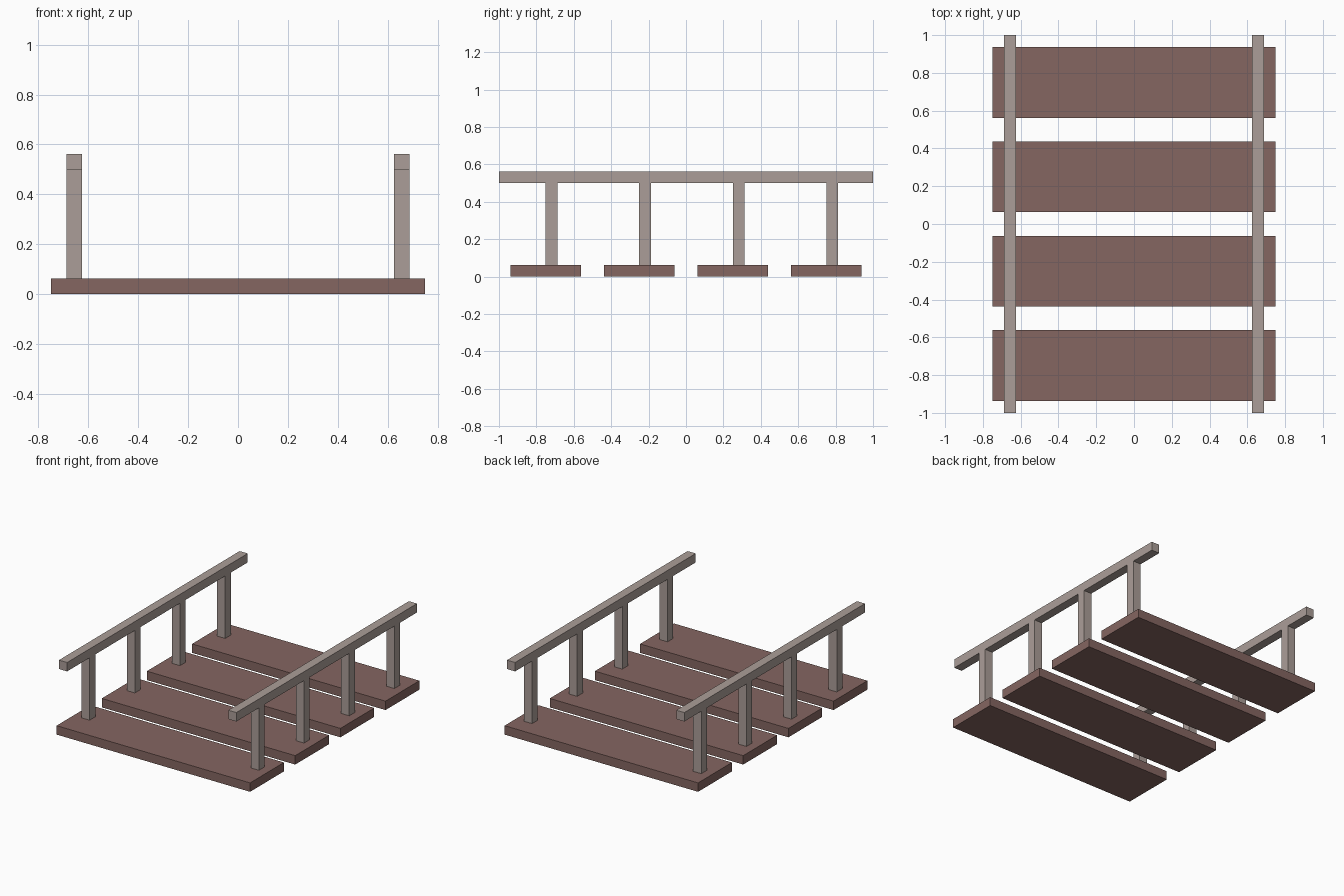
import bpy

cube = bpy.data.objects.get("Cube")
if cube:
    bpy.data.objects.remove(cube, do_unlink=True)


def linear(c):
    c /= 255
    return c / 12.92 if c <= 0.04045 else ((c + 0.055) / 1.055) ** 2.4


def material(name, rgb):
    mat = bpy.data.materials.new(name)
    colour = (*[linear(c) for c in rgb], 1)
    mat.diffuse_color = colour
    mat.use_nodes = True
    bsdf = mat.node_tree.nodes["Principled BSDF"]
    bsdf.inputs["Base Color"].default_value = colour
    bsdf.inputs["Roughness"].default_value = 0.9
    return mat


def box(name, low, high, mat):
    """Axis-aligned box between two corners."""
    centre = [(a + b) / 2 for a, b in zip(low, high)]
    size = [b - a for a, b in zip(low, high)]
    bpy.ops.mesh.primitive_cube_add(size=1, location=centre)
    obj = bpy.context.object
    obj.name = name
    obj.scale = size
    bpy.ops.object.transform_apply(location=False, rotation=False, scale=True)
    obj.data.materials.append(mat)
    return obj


plank_wood = material("red brown wood", (133, 102, 97))
rail_wood = material("pale grey wood", (171, 158, 152))

T = 0.0625          # common timber thickness
RAIL_Z = 0.5        # underside of the handrails
plank_centres = (-0.75, -0.25, 0.25, 0.75)

# Deck planks
for i, y in enumerate(plank_centres, 1):
    box(f"plank_{i}", (-0.75, y - 0.1875, 0), (0.75, y + 0.1875, T), plank_wood)

# Handrails and their posts, set just behind each plank's centre line
for side, x in (("left", 0.625), ("right", -0.625 - T)):
    box(f"{side}_handrail", (x, -1, RAIL_Z), (x + T, 1, RAIL_Z + T), rail_wood)
    for i, y in enumerate(plank_centres, 1):
        box(f"{side}_post_{i}", (x, y, T), (x + T, y + T, RAIL_Z), rail_wood)
